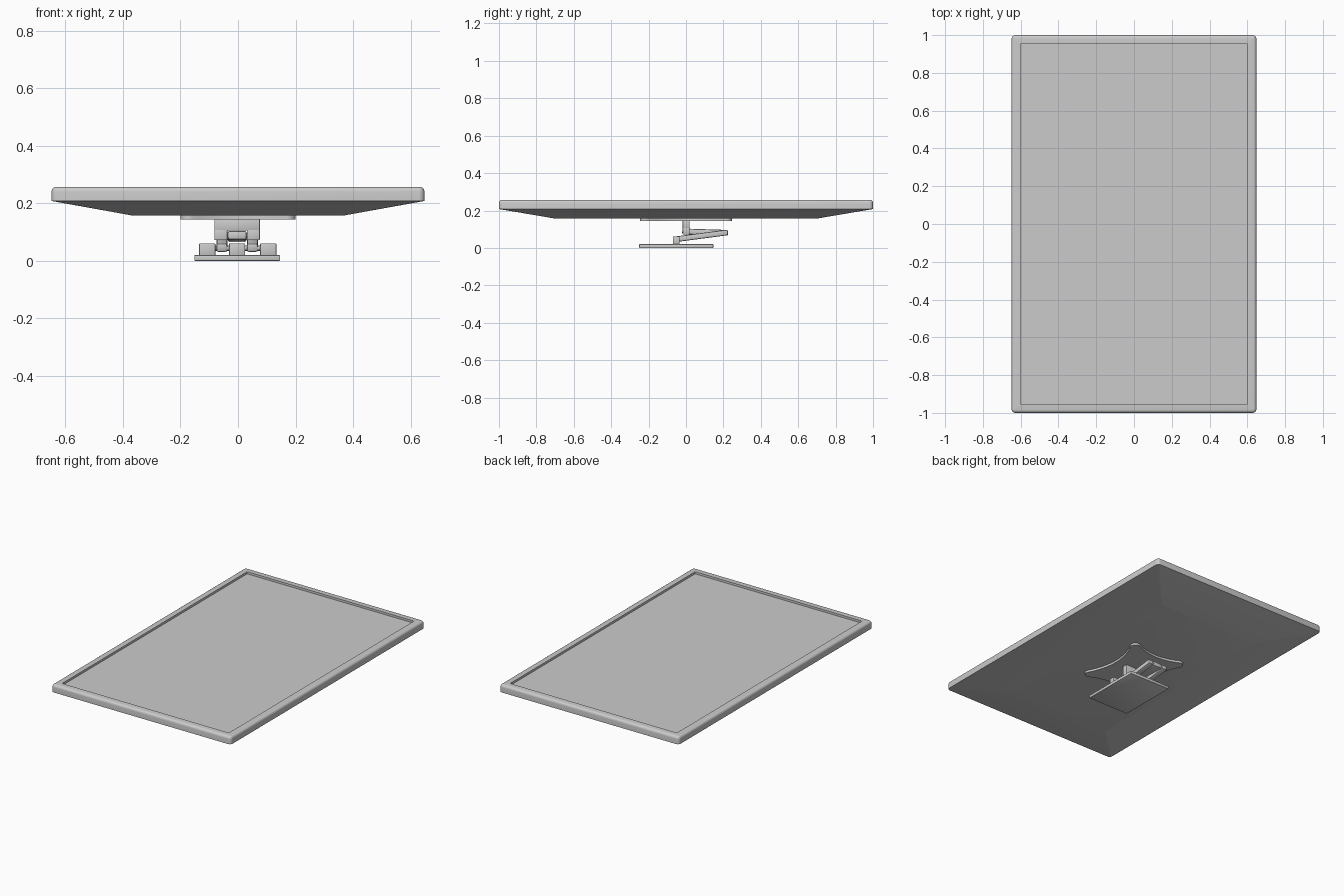
import bpy, bmesh, math
from mathutils import Vector

if "Cube" in bpy.data.objects:
    bpy.data.objects.remove(bpy.data.objects["Cube"])


def add_mesh(name, bm, smooth=True):
    bmesh.ops.recalc_face_normals(bm, faces=bm.faces)
    me = bpy.data.meshes.new(name)
    bm.to_mesh(me)
    bm.free()
    ob = bpy.data.objects.new(name, me)
    bpy.context.collection.objects.link(ob)
    if smooth:
        bpy.ops.object.select_all(action='DESELECT')
        bpy.context.view_layer.objects.active = ob
        ob.select_set(True)
        bpy.ops.object.shade_smooth_by_angle(angle=math.radians(30))
    return ob


def rounded_rect(hx, hy, r, seg=5):
    pts = []
    for i, (sx, sy) in enumerate([(1, 1), (-1, 1), (-1, -1), (1, -1)]):
        for k in range(seg + 1):
            a = math.pi / 2 * (i + k / seg)
            pts.append((sx * (hx - r) + r * math.cos(a), sy * (hy - r) + r * math.sin(a)))
    return pts


def loft(name, rings):
    """Skin a stack of (outline, z) rings and cap both ends."""
    bm = bmesh.new()
    loops = [[bm.verts.new((x, y, z)) for x, y in pts] for pts, z in rings]
    for a, b in zip(loops, loops[1:]):
        n = len(a)
        for i in range(n):
            j = (i + 1) % n
            bm.faces.new((a[i], a[j], b[j], b[i]))
    bm.faces.new(loops[0])
    bm.faces.new(loops[-1])
    return add_mesh(name, bm)


def box(name, lo, hi, bevel=0.003):
    lo, hi = Vector(lo), Vector(hi)
    bm = bmesh.new()
    bmesh.ops.create_cube(bm, size=1)
    for v in bm.verts:
        v.co = Vector(c * s for c, s in zip(v.co, hi - lo))
    bmesh.ops.bevel(bm, geom=bm.edges[:], offset=bevel, segments=2, profile=0.5, affect='EDGES')
    ob = add_mesh(name, bm)
    ob.location = (lo + hi) / 2
    return ob


def arm(name, x, width, start, end, thick):
    """Bevelled bar running in the yz plane between two points."""
    dy, dz = end[0] - start[0], end[1] - start[1]
    half = math.hypot(dy, dz) / 2
    ob = box(name, (-width / 2, -half, -thick / 2), (width / 2, half, thick / 2), 0.007)
    ob.location = (x, (start[0] + end[0]) / 2, (start[1] + end[1]) / 2)
    ob.rotation_euler.x = math.atan2(dz, dy)
    return ob


# Display: tapered back, straight sides, rounded rim and recessed screen
HX, HY, R = 0.648, 1.0, 0.02
rings = [(rounded_rect(0.365, 0.70, 0.003), 0.157),
         (rounded_rect(HX, HY, R), 0.208),
         (rounded_rect(HX, HY, R), 0.240)]
for k in range(1, 5):
    a = math.pi / 2 * k / 4
    d = 0.016 * (1 - math.cos(a))
    rings.append((rounded_rect(HX - d, HY - d, R - d), 0.241 + 0.016 * math.sin(a)))
rings += [(rounded_rect(HX - 0.046, HY - 0.046, 0.003), 0.257),
          (rounded_rect(HX - 0.046, HY - 0.046, 0.003), 0.243)]
loft("display", rings)

# Four-lobed mounting plate with concave sides
outline = []
tips = [(0.17, 0.217), (-0.17, 0.217), (-0.17, -0.217), (0.17, -0.217)]
mids = [(0, 0.165), (-0.09, 0), (0, -0.165), (0.09, 0)]
tip_r = 0.03
for i, (tx, ty) in enumerate(tips):
    base = math.pi / 2 * i
    for k in range(9):
        a = base + math.radians(-25 + 140 * k / 8)
        outline.append((tx + tip_r * math.cos(a), ty + tip_r * math.sin(a)))
    nx, ny = tips[(i + 1) % 4]
    a1 = base + math.pi / 2 - math.radians(25)
    p0 = Vector(outline[-1])
    p2 = Vector((nx + tip_r * math.cos(a1), ny + tip_r * math.sin(a1)))
    p1 = Vector(mids[i])
    for k in range(1, 12):
        t = k / 12
        outline.append(tuple(p0 * (1 - t) ** 2 + p1 * 2 * t * (1 - t) + p2 * t * t))
loft("mounting_plate", [(outline, 0.143), (outline, 0.158)])

# Wall plate and its three hinge blocks
CX = -0.003
box("wall_plate", (CX - 0.149, -0.25, 0), (CX + 0.149, 0.146, 0.02))
for name, x0, x1 in (("left", -0.135, -0.079), ("middle", -0.031, 0.025), ("right", 0.077, 0.133)):
    box("hinge_block_" + name, (x0, -0.07, 0.018), (x1, -0.035, 0.061))

# Pair of lower arms, single upper arm and the hinge pins
for s, side in ((-1, "left"), (1, "right")):
    arm("lower_arm_" + side, CX + s * 0.053, 0.038, (-0.066, 0.045), (0.224, 0.083), 0.030)
arm("upper_arm", CX, 0.066, (-0.02, 0.089), (0.224, 0.081), 0.030)


def pin(name, half, y, z, r=0.009):
    bm = bmesh.new()
    bmesh.ops.create_cone(bm, cap_ends=True, segments=20, radius1=r, radius2=r, depth=half * 2)
    ob = add_mesh(name, bm)
    ob.rotation_euler.y = math.pi / 2
    ob.location = (CX, y, z)


pin("base_pin", 0.12, -0.052, 0.044)
pin("elbow_pin", 0.072, 0.208, 0.081)

# Bracket joining the upper arm to the mounting plate, forked around the arm
box("bracket_top", (CX - 0.079, -0.018, 0.105), (CX + 0.079, 0.02, 0.146))
for s, side in ((-1, "left"), (1, "right")):
    a, b = sorted((CX + s * 0.034, CX + s * 0.079))
    box("bracket_cheek_" + side, (a, -0.018, 0.072), (b, 0.02, 0.110))
pin("bracket_pin", 0.07, 0.001, 0.088)
